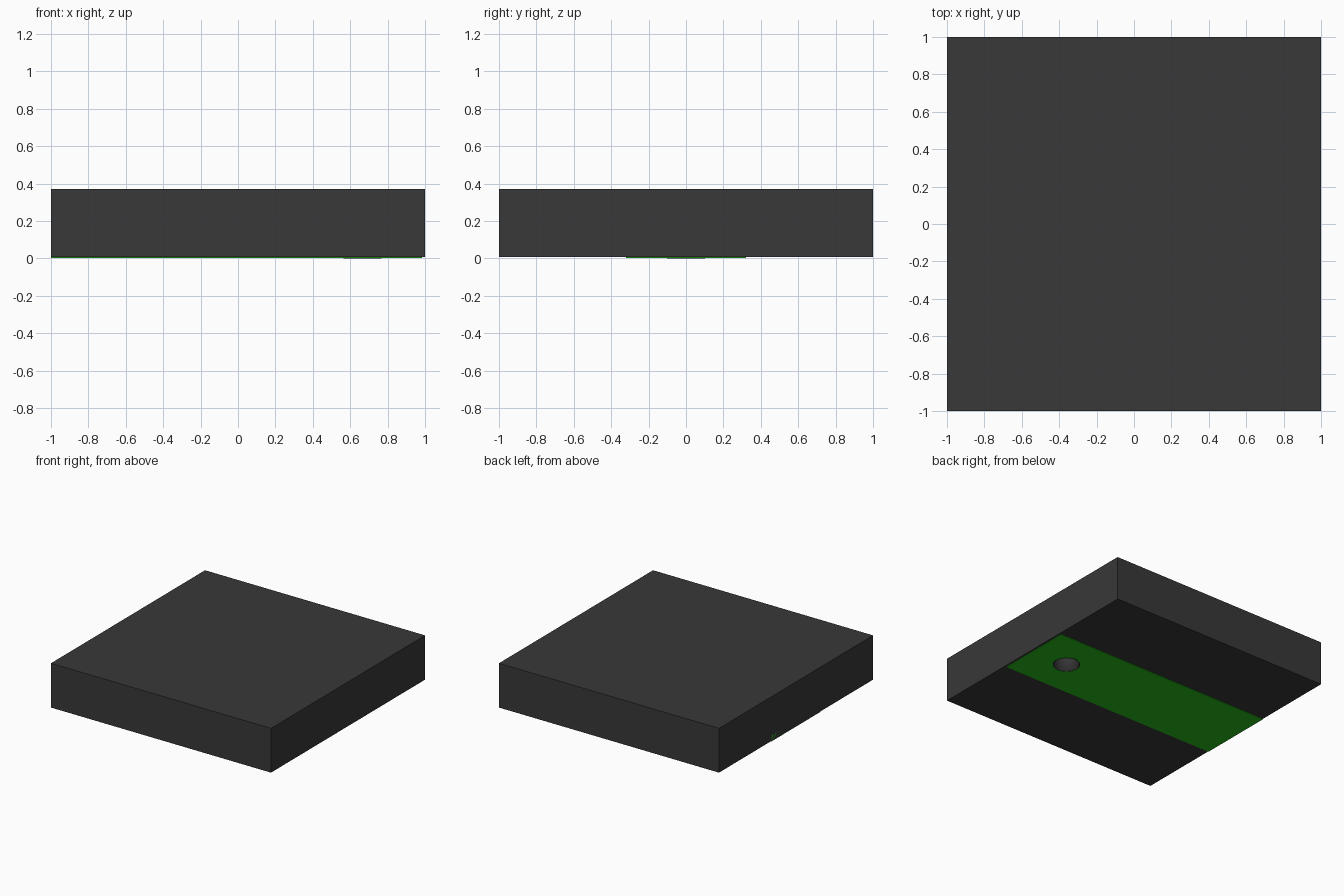
import bpy, bmesh
from mathutils import Vector

if "Cube" in bpy.data.objects:
    bpy.data.objects.remove(bpy.data.objects["Cube"])

def material(name, rgb):
    m = bpy.data.materials.new(name)
    m.diffuse_color = (*rgb, 1)
    m.use_nodes = True
    m.node_tree.nodes["Principled BSDF"].inputs["Base Color"].default_value = m.diffuse_color
    return m

dark = material("dark", (0.04, 0.04, 0.04))
green = material("green", (0.02, 0.5, 0.01))

def box(name, lo, hi, mat):
    lo, hi = Vector(lo), Vector(hi)
    bpy.ops.mesh.primitive_cube_add(size=1, location=(lo + hi) / 2)
    o = bpy.context.object
    o.name = name
    o.scale = hi - lo
    bpy.ops.object.transform_apply(location=True, scale=True)
    o.data.materials.append(mat)
    return o

HX, R, DEPTH = 0.665, 0.102, 0.2

# Square slab, with a thin green lane under it
slab = box("slab", (-1, -1, 0.006), (1, 1, 0.37), dark)
lane = box("green_lane", (-1, -0.32, 0.002), (0.985, 0.32, 0.05), green)

# Cutter for the cup hole near one end of the lane
bpy.ops.mesh.primitive_cylinder_add(vertices=32, radius=R, depth=2 * DEPTH, location=(HX, 0, 0))
cutter = bpy.context.object
cutter.name = "hole_cutter"
cutter.data.materials.append(dark)
for part in (slab, lane):
    b = part.modifiers.new("hole", 'BOOLEAN')
    b.operation, b.object, b.solver = 'DIFFERENCE', cutter, 'EXACT'
    bpy.context.view_layer.objects.active = part
    bpy.ops.object.modifier_apply(modifier="hole")
bpy.data.objects.remove(cutter)

# Thin cup liner, open downwards, reaching the ground
bpy.ops.mesh.primitive_cylinder_add(vertices=32, radius=R, depth=DEPTH, location=(HX, 0, DEPTH / 2))
cup = bpy.context.object
cup.name = "cup"
cup.data.materials.append(dark)
bm = bmesh.new()
bm.from_mesh(cup.data)
bottom = [f for f in bm.faces if f.normal.z < -0.9]
bmesh.ops.delete(bm, geom=bottom, context='FACES')
bm.to_mesh(cup.data)
bm.free()
s = cup.modifiers.new("wall", 'SOLIDIFY')
s.thickness, s.offset = 0.004, -1
bpy.ops.object.shade_smooth_by_angle()
